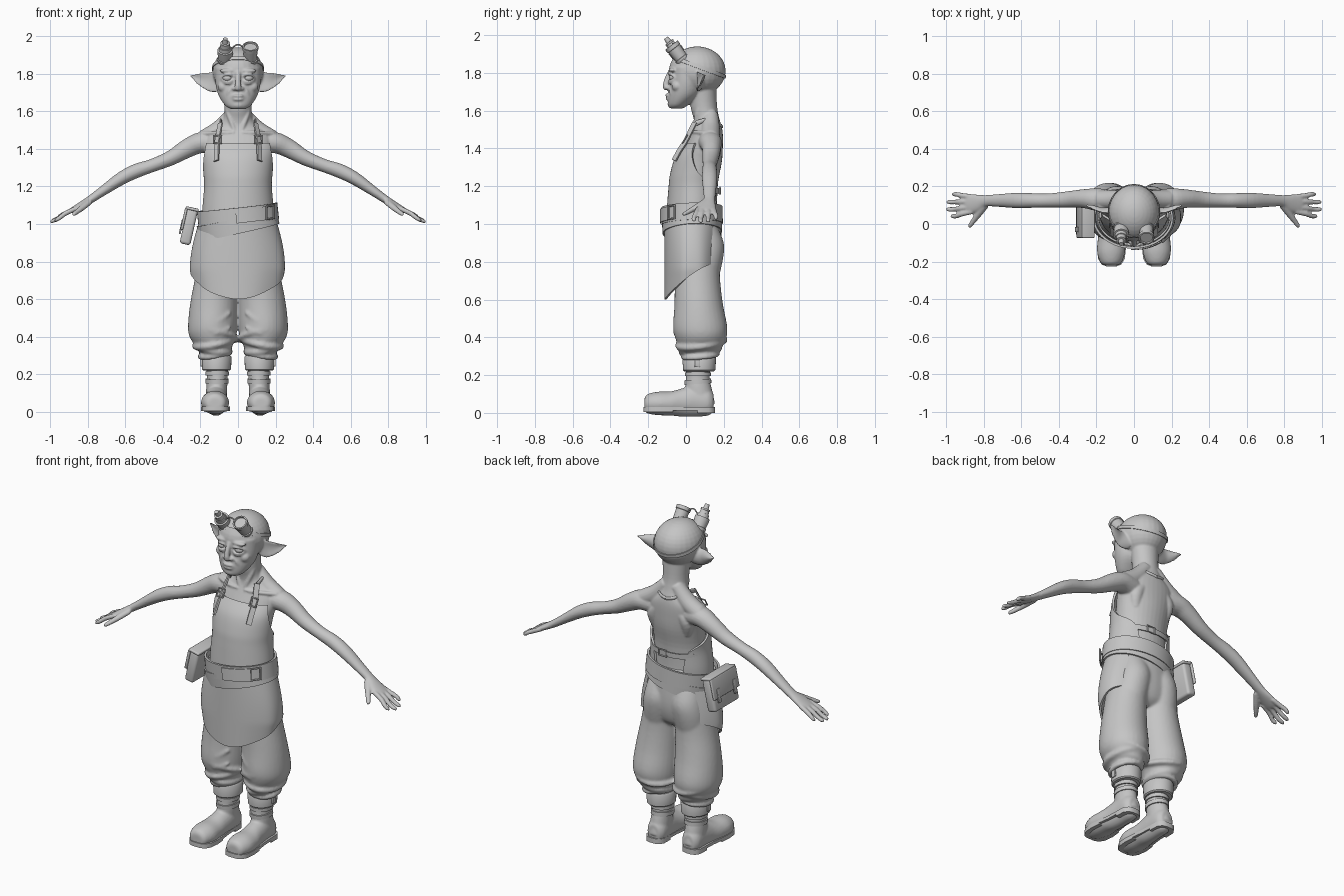
import bpy, bmesh, math
from mathutils import Vector, Matrix, Euler

if "Cube" in bpy.data.objects:
    bpy.data.objects.remove(bpy.data.objects["Cube"])

grey = bpy.data.materials.new("clay_grey")
grey.use_nodes = True
grey.diffuse_color = (0.56, 0.56, 0.56, 1)
grey.node_tree.nodes["Principled BSDF"].inputs["Base Color"].default_value = (0.56, 0.56, 0.56, 1)
X, Y, Z = Vector((1, 0, 0)), Vector((0, 1, 0)), Vector((0, 0, 1))
C, S, PI = math.cos, math.sin, math.pi


def finish(bm, name, voxel=0, iters=3):
    """Turn a bmesh into a smooth object, optionally fused into one skin."""
    bmesh.ops.recalc_face_normals(bm, faces=bm.faces)
    for f in bm.faces:
        f.smooth = True
    for e in bm.edges:
        e.smooth = len(e.link_faces) == 2 and e.calc_face_angle(0) < 0.7
    me = bpy.data.meshes.new(name)
    bm.to_mesh(me)
    bm.free()
    me.materials.append(grey)
    ob = bpy.data.objects.new(name, me)
    bpy.context.collection.objects.link(ob)
    if voxel:
        r = ob.modifiers.new("fuse", "REMESH")
        r.mode, r.voxel_size, r.use_smooth_shade = "VOXEL", voxel, True
        s = ob.modifiers.new("soften", "SMOOTH")
        s.factor, s.iterations = 0.5, iters
    return ob


def spline(pts, k):
    """Catmull-Rom through tuples of any length."""
    out = []
    for i in range(len(pts) - 1):
        a, b, c, d = pts[max(i - 1, 0)], pts[i], pts[i + 1], pts[min(i + 2, len(pts) - 1)]
        for j in range(k):
            t = j / k
            out.append([0.5 * (2 * q + (r - p) * t + (2 * p - 5 * q + 4 * r - s) * t * t
                               + (3 * q - p - 3 * r + s) * t ** 3) for p, q, r, s in zip(a, b, c, d)])
    return out + [list(pts[-1])]


def skin_rings(bm, rings, closed=False):
    vs = [[bm.verts.new(p) for p in r] for r in rings]
    n = len(vs[0])
    for a, b in zip(vs, vs[1:] + (vs[:1] if closed else [])):
        for j in range(n):
            bm.faces.new((a[j], a[(j + 1) % n], b[(j + 1) % n], b[j]))
    if not closed:
        bm.faces.new(vs[0])
        bm.faces.new(vs[-1])


def tube(bm, pts, side, both=False, k=4, n=20, axis=None, dish=0):
    """Loft of elliptical sections (x, y, z, radius along side, other radius)."""
    pts = spline(pts, k)
    for m in (1, -1) if both else (1,):
        rings = []
        for i, p in enumerate(pts):
            t = axis or (Vector(pts[min(i + 1, len(pts) - 1)][:3]) - Vector(pts[max(i - 1, 0)][:3])).normalized()
            s = (side - t * side.dot(t)).normalized()
            u = t.cross(s)
            ring = [Vector(p[:3]) + s * p[3] * C(a) + u * (p[4] * S(a) + dish * C(a) ** 2)
                    for a in (2 * PI * j / n for j in range(n))]
            rings.append([(v.x * m, v.y, v.z) for v in ring])
        skin_rings(bm, rings)


def blob(bm, loc, rad, both=False):
    for m in (1, -1) if both else (1,):
        bmesh.ops.create_uvsphere(bm, u_segments=28, v_segments=18, radius=1, matrix=Matrix.Translation(
            (loc[0] * m, loc[1], loc[2])) @ Matrix.Diagonal((*rad, 1)))


def ribbon(bm, path, centre, half, thick=0.01, both=False):
    """Flat strap whose face points away from centre; a path that returns to its start is closed."""
    closed = (Vector(path[0]) - Vector(path[-1])).length < 1e-5
    p = [Vector(q) for q in (path[:-1] if closed else path)]
    n = len(p)
    for m in (1, -1) if both else (1,):
        rings = []
        for i, q in enumerate(p):
            t = (p[(i + 1) % n] - p[i - 1]) if closed else p[min(i + 1, n - 1)] - p[max(i - 1, 0)]
            o = q - Vector(centre)
            o = (o - t * (o.dot(t) / t.length_squared)).normalized()
            w = t.normalized().cross(o) * half
            rings.append([((q + w * a + o * b).x * m, *(q + w * a + o * b).yz)
                          for a, b in ((1, 0), (1, thick), (-1, thick), (-1, 0))])
        skin_rings(bm, rings, closed)


def oval(cx, cy, z, rx, ry, tx=0, ty=0, n=48):
    return [(cx + rx * C(2 * PI * i / n), cy + ry * S(2 * PI * i / n),
             z + tx * C(2 * PI * i / n) + ty * S(2 * PI * i / n)) for i in range(n + 1)]


def sheet(name, rows, thick=0.012):
    bm = bmesh.new()
    vs = [[bm.verts.new(p) for p in r] for r in rows]
    for a, b in zip(vs, vs[1:]):
        for j in range(len(a) - 1):
            bm.faces.new((a[j], a[j + 1], b[j + 1], b[j]))
    bmesh.ops.recalc_face_normals(bm, faces=bm.faces)
    bmesh.ops.solidify(bm, geom=bm.faces[:], thickness=thick)
    return finish(bm, name)


def box(bm, loc, size, rot=(0, 0, 0), bevel=0.01):
    mat = Matrix.Translation(loc) @ Euler(rot).to_matrix().to_4x4() @ Matrix.Diagonal((*size, 1))
    vs = bmesh.ops.create_cube(bm, size=1, matrix=mat)["verts"]
    bmesh.ops.bevel(bm, geom=list({e for v in vs for e in v.link_edges}), offset=bevel, segments=3,
                    profile=0.5, affect="EDGES")


# Body skin: torso, neck, head, arms and hands fused together
bm = bmesh.new()
tube(bm, [(0, .09, 1.72, .08, .07), (0, .095, 1.62, .073, .07), (0, .108, 1.56, .08, .068), (0, .115, 1.52, .11, .073),
          (0, .11, 1.475, .17, .085), (0, .095, 1.41, .18, .1), (0, .075, 1.33, .165, .115),
          (0, .055, 1.22, .155, .115), (0, .045, 1.1, .165, .12), (0, .05, 1.03, .165, .12)], X, n=36, axis=Z)
blob(bm, (0, .06, 1.81), (.135, .15, .13))
tube(bm, [(0, -.05, 1.612, .04, .035), (0, -.04, 1.632, .07, .055), (0, -.008, 1.685, .104, .088),
          (0, .005, 1.75, .12, .092), (0, .01, 1.83, .122, .092)], X, n=32, axis=Z)
blob(bm, (.052, -.07, 1.815), (.046, .022, .013), True)        # brows
blob(bm, (.074, -.046, 1.73), (.034, .03, .03), True)          # cheekbones
blob(bm, (0, -.064, 1.675), (.06, .036, .036))                 # muzzle
blob(bm, (0, -.07, 1.634), (.042, .028, .022))                 # chin
tube(bm, [(0, -.08, 1.81, .015, .014), (0, -.1, 1.765, .014, .015), (0, -.11, 1.728, .018, .014)], X)
blob(bm, (0, -.105, 1.722), (.019, .017, .014))                # nose tip
blob(bm, (.02, -.092, 1.72), (.013, .015, .011), True)         # nostrils
tube(bm, [(.03, -.085, 1.728, .005, .005), (.05, -.082, 1.7, .008, .007), (.058, -.07, 1.665, .004, .004)], X, True, n=10)
for z, d in ((1.682, .103), (1.664, .1)):                      # lips
    tube(bm, [(-.042, -d + .03, 1.664, .003, .003), (-.02, -d + .004, z, .007, .007), (0, -d, z, .008, .007),
              (.02, -d + .004, z, .007, .007), (.042, -d + .03, 1.664, .003, .003)], Z, n=10)
for dz, r in ((.018, .007), (-.017, .006), (-.03, .004)):      # eyelids and bags
    tube(bm, [(.02, -.076, 1.775, .003, .003), (.036, -.088, 1.776 + dz * .9, r, r),
              (.055, -.088, 1.776 + dz, r, r), (.075, -.074, 1.775 + dz * .8, r, r),
              (.092, -.052, 1.772, .003, .003)], Z, True, n=10)
tube(bm, [(.1, .08, 1.755, .05, .02), (.135, .075, 1.755, .054, .015), (.165, .075, 1.762, .046, .012),
          (.2, .085, 1.772, .033, .01), (.23, .096, 1.782, .016, .008), (.254, .102, 1.79, .003, .004)],
     Z, True, dish=.014)                                       # ears
tube(bm, [(.058, .075, 1.63, .01, .01), (.048, .06, 1.58, .014, .014), (.02, .042, 1.5, .01, .01)], X, True)
tube(bm, [(.02, .034, 1.485, .009, .009), (.1, .046, 1.487, .01, .01), (.19, .1, 1.48, .012, .012)], Z, True)
tube(bm, [(.03, .13, 1.58, .04, .04), (.1, .13, 1.5, .05, .05), (.18, .13, 1.45, .05, .05)], Y, True)
tube(bm, [(.06, .165, 1.45, .02, .02), (.105, .15, 1.39, .04, .036), (.1, .13, 1.31, .03, .03)], X, True)
tube(bm, [(.12, .12, 1.43, .06, .06), (.2, .13, 1.432, .06, .056), (.27, .135, 1.402, .05, .05),
          (.36, .13, 1.35, .043, .04), (.46, .125, 1.31, .037, .035), (.54, .125, 1.283, .039, .038),
          (.62, .125, 1.243, .041, .035), (.72, .125, 1.175, .034, .026), (.79, .123, 1.127, .031, .021),
          (.84, .112, 1.097, .047, .018), (.885, .105, 1.072, .05, .014), (.9, .105, 1.065, .04, .009)], Y, True)
for y0, x1, y1, z1 in ((.145, .957, .158, 1.032), (.12, .986, .117, 1.018), (.092, .988, .078, 1.015), (.066, .965, .042, 1.022)):
    tube(bm, [(.86, y0, 1.083, .014, .013), (.915, (y0 + y1) / 2, 1.058, .014, .013),
              ((.93 + x1) / 2, y1, z1 + .012, .013, .012), (x1, y1, z1, .012, .01), (x1 + .011, y1, z1 - .005, .006, .006)],
         Y, True, n=12)
tube(bm, [(.79, .1, 1.12, .02, .015), (.825, .055, 1.09, .018, .015), (.855, .015, 1.066, .014, .013),
          (.873, -.01, 1.053, .012, .01), (.878, -.018, 1.05, .005, .005)], X, True, n=12)
finish(bm, "body_skin", .0055, 4)

bm = bmesh.new()
blob(bm, (.055, -.064, 1.776), (.027, .025, .02), True)
finish(bm, "eyes")

# Baggy trousers with folds above the cuffs
bm = bmesh.new()
tube(bm, [(0, .04, 1.09, .188, .13), (0, .05, .98, .192, .135), (0, .06, .86, .2, .13), (0, .06, .77, .17, .11),
          (0, .06, .73, .1, .07)], X, n=36, axis=Z)
tube(bm, [(.085, .09, .98, .08, .08), (.088, .1, .9, .095, .1), (.098, .095, .82, .098, .102), (.11, .08, .7, .09, .09)],
     X, True, n=28, axis=Z)
tube(bm, [(.095, .062, .88, .1, .12), (.112, .06, .72, .115, .12), (.128, .067, .58, .126, .128),
          (.135, .075, .46, .131, .143), (.134, .078, .4, .124, .136), (.128, .077, .35, .098, .115),
          (.12, .073, .3, .075, .088)], X, True, n=32, axis=Z)
for z, rx, ry, tx, ty, r in ((.41, .118, .13, .022, -.025, .015), (.37, .1, .116, -.02, .015, .018),
                             (.332, .084, .1, .012, .01, .016), (.302, .075, .089, -.008, .008, .014)):
    tube(bm, [(*p, r, r) for p in oval(.127, .076, z, rx, ry, tx, ty, 24)], Z, True, k=2, n=10)
for z, dz in ((.45, -.03), (.53, -.05)):
    tube(bm, [(.04, -.03, z, .008, .008), (.12, -.055, z + dz, .014, .012), (.22, -.015, z + dz / 2, .008, .008)], Z, True)
finish(bm, "trousers", .008, 7)
bm = bmesh.new()
tube(bm, [(.114, .07, .3, .074, .086), (.114, .07, .292, .08, .09), (.114, .07, .226, .077, .085), (.114, .07, .22, .07, .079)],
     X, True, k=1, n=32, axis=Z)
for m in (1, -1):
    box(bm, (.194 * m, .06, .262), (.012, .03, .04), bevel=.004)
finish(bm, "trouser_cuffs")

# Boots with soles and ankle straps
bm = bmesh.new()
tube(bm, [(.122, -.22, .045, .035, .03), (.122, -.205, .048, .056, .05), (.122, -.15, .05, .074, .062),
          (.122, -.08, .05, .07, .064), (.118, -.02, .055, .062, .075), (.115, .05, .065, .059, .085),
          (.115, .115, .06, .056, .075), (.115, .145, .055, .036, .05)], X, True, n=28, axis=-Y)
tube(bm, [(.115, .08, .05, .056, .074), (.113, .066, .13, .056, .07), (.11, .062, .19, .055, .062),
          (.11, .066, .25, .062, .068)], X, True, n=28, axis=Z)
finish(bm, "boots", .007)
bm = bmesh.new()
half = [(-.226, .025), (-.216, .052), (-.185, .071), (-.13, .077), (-.07, .071), (0, .062), (.06, .06), (.12, .058), (.146, .04), (.153, .015)]
for m in (1, -1):
    for lo, hi, y0 in ((.012, .03, -1), (0, .012, .02), (.004, .012, -1)):
        pts = [q for q in half if q[0] > y0 and (hi != .012 or y0 > 0 or q[0] < 0)]
        f = bm.faces.new([bm.verts.new((m * (.12 + s * w), y, lo)) for s, p in ((1, pts), (-1, pts[::-1])) for y, w in p])
        ex = bmesh.ops.extrude_face_region(bm, geom=[f])["geom"]
        bmesh.ops.translate(bm, vec=(0, 0, hi - lo), verts=[v for v in ex if isinstance(v, bmesh.types.BMVert)])
finish(bm, "boot_soles")
bm = bmesh.new()
ribbon(bm, oval(.111, .063, .165, .054, .064, 0, .004), (.111, .063, .165), .012, .007, True)
ribbon(bm, oval(.111, .063, .205, .055, .061), (.111, .063, .205), .01, .008, True)
finish(bm, "boot_straps")

# Apron bib and skirt
rows = []
for z, cy, rx, ry, amax in spline([(1.43, .095, .195, .1, 60), (1.36, .07, .191, .125, 72), (1.27, .055, .184, .138, 95),
                                   (1.2, .045, .18, .137, 138), (1.1, .04, .188, .14, 150), (1.03, .035, .19, .14, 150)], 6):
    rows.append([(rx * S(a), cy - ry * C(a), z) for a in (math.radians(amax) * (i / 24 - 1) for i in range(49))])
sheet("apron_bib", rows)
rows = []
for r in range(21):
    row = []
    for i in range(57):
        a = math.radians(134) * (i / 28 - 1)
        bottom = .6 + .19 * S(min(abs(a) / math.radians(144), 1) * PI / 2) ** 1.8
        z = 1.05 + (bottom - 1.05) * r / 20
        s = (1.05 - z) / .45
        rx = .195 + .058 * S(min(1, s / .65) * PI / 2) - max(0, s - .65) * .08
        wave = 1 + .02 * s * S(a * 7)
        row.append((rx * wave * S(a), .035 - .15 * C(a), z))
    rows.append(row)
sheet("apron_skirt", rows)

# Apron shoulder straps, neck loop, back strap and buckles
bm = bmesh.new()
front = spline([(.112, -.06, 1.335), (.11, -.03, 1.39), (.108, 0, 1.435), (.1, .025, 1.485), (.09, .05, 1.535)], 4)
ribbon(bm, front, (0, .11, 1.4), .015, .009, True)
tube(bm, [(.092, .052, 1.532, .014, .007), (.092, .1, 1.55, .01, .007), (.08, .145, 1.545, .009, .007),
          (.045, .18, 1.525, .009, .007), (0, .19, 1.515, .009, .007)], Z, True, n=10)
ribbon(bm, [(.172 * S(a), .05 + .125 * C(a), 1.185 - .01 * C(a)) for a in (PI * (i / 30 - .5) for i in range(31))],
       (0, .05, 1.18), .015, .006)
finish(bm, "apron_straps")


def frame(bm, c, u, v, r=.005):
    """Rectangular buckle frame spanned by half vectors u and v."""
    c, u, v = Vector(c), Vector(u), Vector(v)
    corners = [c + u + v, c - u + v, c - u - v, c + u - v]
    for a, b in zip(corners, corners[1:] + corners[:1]):
        tube(bm, [(*a, r, r), (*b, r, r)], u.cross(v).normalized(), k=1, n=8)
    for q in corners:
        blob(bm, q, (r, r, r))


bm = bmesh.new()
for m in (1, -1):
    frame(bm, (.109 * m, -.006, 1.45), (.021, 0, 0), (0, .012, .02), .004)
frame(bm, (.03, .18, 1.176), (.025, 0, 0), (0, 0, .018), .004)
finish(bm, "strap_buckles")

# Wide slanted belt with plate and buckle
bm = bmesh.new()
ribbon(bm, oval(0, .032, 1.045, .202, .15, .022, .004), (0, .032, 1.045), .045, .012)
ribbon(bm, oval(0, .032, .995, .204, .15, .045, .006), (0, .032, .995), .04, .008)
finish(bm, "waist_belt")
bm = bmesh.new()
arc = [(.216 * S(a), .032 - .164 * C(a), 1.04 + .025 * S(a)) for a in (-.05 + .1 * i for i in range(9))]
ribbon(bm, arc, (0, .032, 1.04), .036, .006)
frame(bm, (.172, -.078, 1.062), (.02, .018, .003), (0, 0, .034), .005)
finish(bm, "belt_buckle")

# Hip pouch with flap, hanging from the belt
tilt = (0, .22, 0)
bm = bmesh.new()
box(bm, (-.262, .045, .985), (.058, .23, .19), tilt, .015)
finish(bm, "pouch_body")
bm = bmesh.new()
box(bm, (-.287, .045, 1.028), (.014, .238, .12), tilt, .005)
box(bm, (-.244, .045, 1.08), (.07, .238, .016), tilt, .006)
for y in (-.03, .12):
    box(bm, (-.302, y, .985), (.01, .026, .08), tilt, .003)
finish(bm, "pouch_flap")

# Goggles pushed up on the forehead
d = Vector((0, -.6, .78))


def scope(bm, x, steps):
    base = Vector((x, -.012, 1.862))
    tube(bm, [(*(base + d * s), r, r) for s, r in steps], X, k=1, n=24, axis=d)


bm = bmesh.new()
scope(bm, .066, [(0, .036), (.012, .04), (.022, .04), (.024, .035), (.085, .038), (.087, .042), (.108, .042), (.109, .035), (.1, .033)])
scope(bm, -.068, [(0, .036), (.012, .042), (.022, .042), (.024, .038), (.075, .042), (.08, .042), (.081, .033), (.1, .03),
                  (.101, .026), (.12, .024), (.121, .026), (.13, .026), (.131, .016), (.158, .012)])
tube(bm, [(-.04, -.06, 1.93, .004, .004), (0, -.07, 1.955, .004, .004), (.04, -.06, 1.93, .004, .004)], Y, n=8)
finish(bm, "goggles")
bm = bmesh.new()
skull, rad = Vector((0, .06, 1.81)), Vector((.136, .151, .131))
mid, fall = Vector((0, .06, 1.835)), Vector((0, .937, -.35))
loop = []
for i in range(49):
    q = X * C(2 * PI * i / 48) + fall * S(2 * PI * i / 48)
    a, b, c = (sum(u[k] * v[k] / rad[k] ** 2 for k in range(3))
               for u, v in ((q, q), (q, mid - skull), (mid - skull, mid - skull)))
    loop.append(mid + q * ((-b + math.sqrt(b * b - a * (c - 1))) / a))
ribbon(bm, loop, skull, .01, .004)
finish(bm, "goggle_strap")
